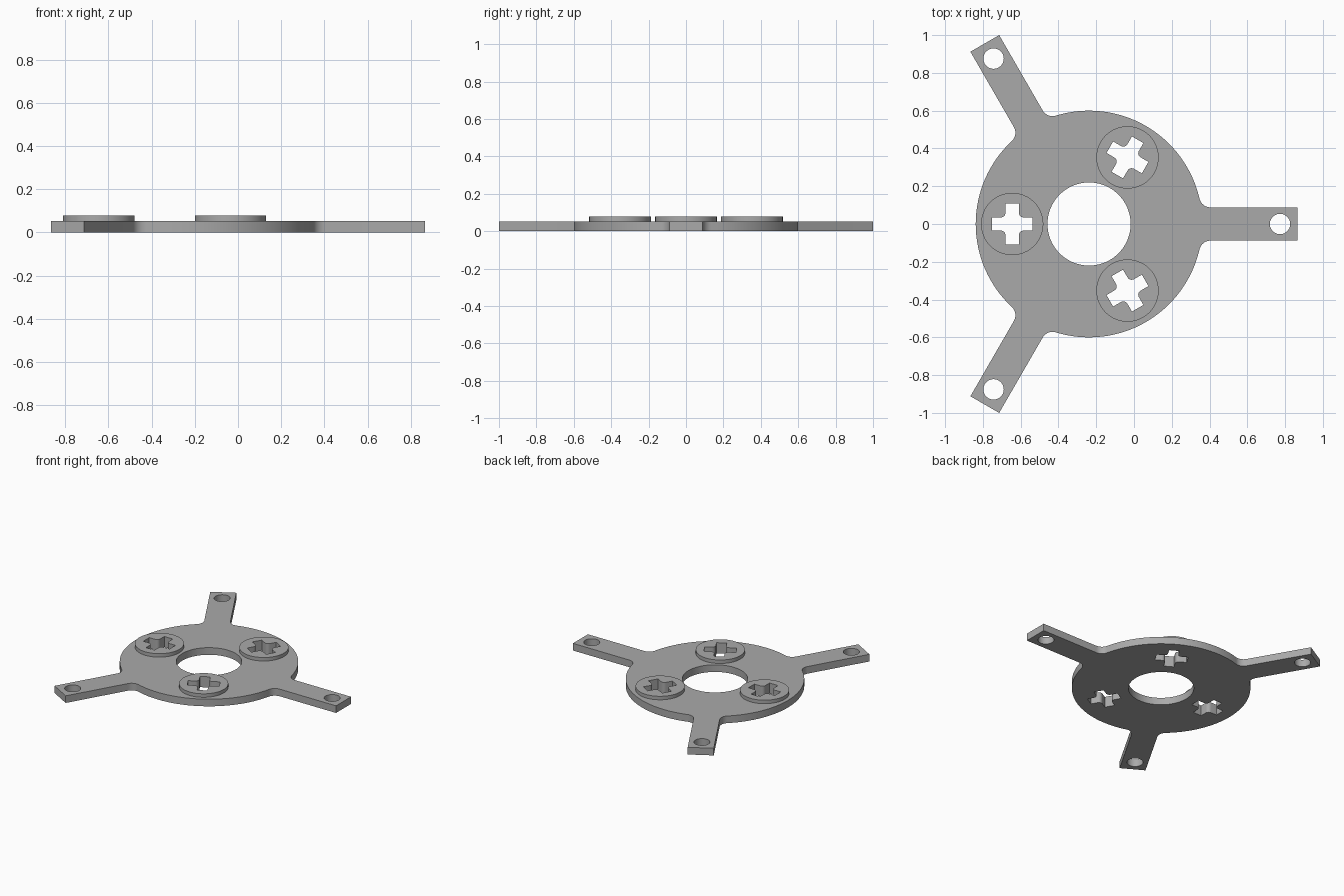
import bpy, bmesh
from math import sin, cos, pi, atan2, sqrt, radians

if "Cube" in bpy.data.objects:
    bpy.data.objects.remove(bpy.data.objects["Cube"])

CX = -0.238                      # hub axis
R, HUB_HOLE = 0.6, 0.22          # disc and central opening
ARM_L, ARM_W, FILLET = 1.104, 0.088, 0.06
EYE_POS, EYE_R = 1.011, 0.054    # hole at each arm tip
BOSS_POS, BOSS_R = 0.407, 0.165
PLATE_T, BOSS_T = 0.053, 0.079

grey = bpy.data.materials.new("light grey")
grey.use_nodes = True
COLOR = (0.4, 0.4, 0.4, 1)
grey.diffuse_color = COLOR
grey.node_tree.nodes["Principled BSDF"].inputs["Base Color"].default_value = COLOR


def arc(cx, cy, r, a0, a1, n):
    return [(cx + r * cos(a0 + (a1 - a0) * i / n),
             cy + r * sin(a0 + (a1 - a0) * i / n)) for i in range(n + 1)]


def circle(cx, cy, r, n=64):
    return arc(cx, cy, r, 0, 2 * pi, n)[:-1]


def turn(pts, a):
    return [(x * cos(a) - y * sin(a), x * sin(a) + y * cos(a)) for x, y in pts]


def slab(name, loops, height):
    """Extrude an outline with inner holes from z = 0 up to height."""
    curve = bpy.data.curves.new(name, "CURVE")
    curve.dimensions, curve.fill_mode = "2D", "BOTH"
    curve.extrude = height / 2
    for pts in loops:
        spline = curve.splines.new("POLY")
        spline.points.add(len(pts) - 1)
        for p, (x, y) in zip(spline.points, pts):
            p.co = (x + CX, y, 0, 1)
        spline.use_cyclic_u = True
    temp = bpy.data.objects.new(name + "_outline", curve)
    bpy.context.collection.objects.link(temp)
    graph = bpy.context.evaluated_depsgraph_get()
    mesh = bpy.data.meshes.new_from_object(temp.evaluated_get(graph))
    bpy.data.objects.remove(temp)
    bm = bmesh.new()
    bm.from_mesh(mesh)
    bmesh.ops.translate(bm, verts=bm.verts, vec=(0, 0, height / 2))
    bmesh.ops.remove_doubles(bm, verts=bm.verts, dist=1e-5)
    bmesh.ops.recalc_face_normals(bm, faces=bm.faces)
    for f in bm.faces:
        f.smooth = True
    bm.to_mesh(mesh)
    bm.free()
    mesh.set_sharp_from_angle(angle=radians(30))
    mesh.materials.clear()
    mesh.materials.append(grey)
    obj = bpy.data.objects.new(name, mesh)
    bpy.context.collection.objects.link(obj)
    return obj


# One third of the plate outline: arm, fillets and the disc rim after it
fy = ARM_W + FILLET
fx = sqrt((R + FILLET) ** 2 - fy ** 2)
rim = atan2(fy, fx)
upper = arc(fx, fy, FILLET, -pi / 2, rim - pi, 10)
lower = [(x, -y) for x, y in reversed(upper)]
third = lower + [(ARM_L, -ARM_W), (ARM_L, ARM_W)] + upper
third += arc(0, 0, R, rim, 2 * pi / 3 - rim, 32)[1:-1]

outline, holes = [], [circle(0, 0, HUB_HOLE, 96)]
for k in range(3):
    a = k * 2 * pi / 3
    outline += turn(third, a)
    holes.append(turn(circle(EYE_POS, 0, EYE_R, 48), a))
    holes.append(turn(circle(BOSS_POS, 0, BOSS_R), a + pi / 3))
slab("mounting_plate", [outline] + holes, PLATE_T)

# Cross-shaped socket with rounded inner corners
HALF, SLOT, ROUND = 0.108, 0.035, 0.025
c = SLOT + ROUND
quarter = [(HALF, -SLOT), (HALF, SLOT)] + arc(c, c, ROUND, 1.5 * pi, pi, 6)
cross = []
for k in range(4):
    cross += turn(quarter, k * pi / 2)
cross = [(x + BOSS_POS, y) for x, y in cross]

# Round bosses set through the plate between the arms
for name, k in (("left_boss", 0), ("rear_boss", 1), ("right_boss", 2)):
    a = pi / 3 + k * 2 * pi / 3
    slab(name, [turn(circle(BOSS_POS, 0, BOSS_R), a), turn(cross, a)], BOSS_T)
